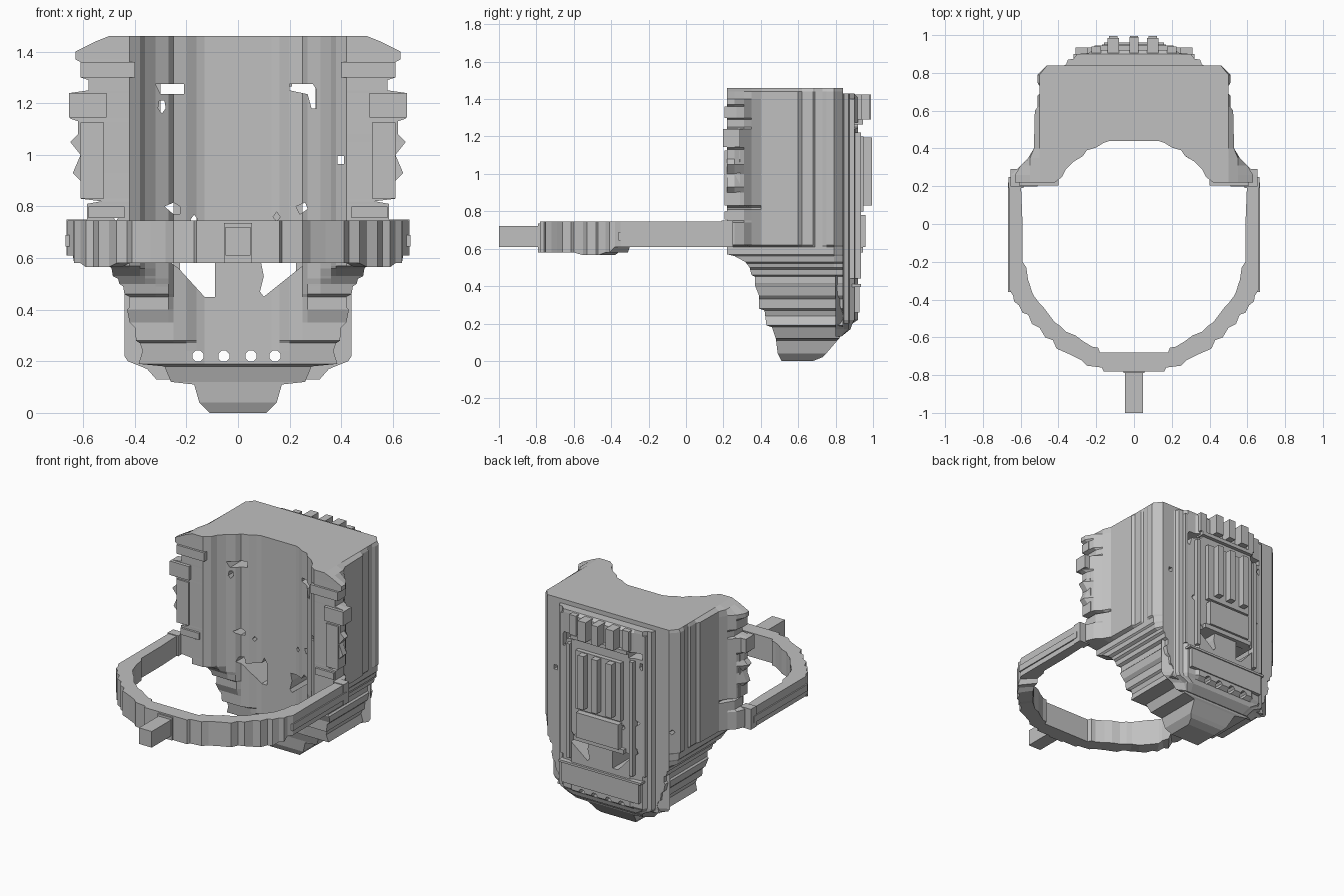
import bpy, bmesh, math

grey = bpy.data.materials.new("stone_grey")
grey.diffuse_color = (0.53, 0.53, 0.53, 1)


def finish(bm, name):
    bmesh.ops.remove_doubles(bm, verts=bm.verts[:], dist=0.0005)
    bmesh.ops.recalc_face_normals(bm, faces=bm.faces[:])
    me = bpy.data.meshes.new(name)
    bm.to_mesh(me)
    bm.free()
    me.materials.append(grey)
    ob = bpy.data.objects.new(name, me)
    bpy.context.collection.objects.link(ob)
    return ob


def loft(bm, rows):
    """Closed skin through equal-length rings of points, capped at both ends."""
    vs = [[bm.verts.new(p) for p in row] for row in rows]
    n = len(vs[0])
    for a, b in zip(vs, vs[1:]):
        for i in range(n):
            j = (i + 1) % n
            bm.faces.new((a[i], a[j], b[j], b[i]))
    bm.faces.new(vs[0][::-1])
    bm.faces.new(vs[-1])


def add_box(bm, x0, x1, y0, y1, z0, z1):
    loft(bm, [[(x0, y0, z), (x1, y0, z), (x1, y1, z), (x0, y1, z)] for z in (z0, z1)])


def boxes(name, items, mirror=False):
    bm = bmesh.new()
    for x0, x1, y0, y1, z0, z1 in items:
        add_box(bm, x0, x1, y0, y1, z0, z1)
        if mirror:
            add_box(bm, -x1, -x0, y0, y1, z0, z1)
    return finish(bm, name)


def mirrored(half):
    return half + [(-x, y) for x, y in reversed(half)]


# Pack body: half outline from the hollow front round to the back
outline = mirrored([
    (.13, .44), (.16, .43), (.20, .405), (.25, .39), (.27, .36), (.32, .33),
    (.36, .29), (.38, .25), (.42, .22), (.66, .219), (.65, .26), (.60, .31),
    (.56, .35), (.53, .40), (.525, .60), (.51, .62), (.51, .68), (.50, .69),
    (.50, .73), (.512, .75), (.51, .79), (.46, .84)])
# height, half width
widths = [
    (1.46, .50), (1.44, .55), (1.40, .63), (1.37, .63), (1.36, .61), (1.30, .61),
    (1.29, .58), (1.25, .58), (1.24, .65), (1.14, .65), (1.13, .62), (1.08, .62),
    (1.05, .65), (1.0, .61), (.93, .64), (.90, .61), (.83, .61), (.82, .53),
    (.81, .585), (.75, .585), (.74, .62), (.62, .62), (.61, .50), (.57, .50),
    (.56, .49), (.53, .485), (.52, .465), (.50, .46), (.49, .445), (.46, .44),
    (.45, .42), (.41, .42), (.40, .43), (.35, .42), (.33, .40), (.28, .395),
    (.27, .38), (.24, .37), (.19, .385), (.18, .285), (.12, .26), (.11, .17),
    (.04, .15), (.02, .13), (0, .11)]
fronts = [(1.46, .21), (.57, .22), (.55, .30), (.50, .34), (.46, .35), (.45, .37),
          (.40, .37), (.36, .39), (.28, .39), (.27, .42), (.19, .43), (.18, .46),
          (.12, .48), (.04, .49), (0, .51)]
backs = [(1.46, .84), (.14, .84), (.10, .80), (.05, .76), (.02, .73), (0, .68)]


def at(table, z):
    for (z0, v0), (z1, v1) in zip(table, table[1:]):
        if z >= z1:
            return v0 + (v1 - v0) * (z0 - z) / (z0 - z1)
    return table[-1][1]


bm = bmesh.new()
rows = []
for z, w in widths:
    f, b = at(fronts, z), at(backs, z)
    rows.append([(max(-w, min(w, x)), max(f, min(b, y)), z) for x, y in outline])
loft(bm, rows)
body = finish(bm, "pack_body")

# Stepped rear panel
panel = mirrored([(.44, .80), (.36, .845), (.35, .87), (.32, .875), (.30, .90),
                  (.24, .905), (.22, .92)])
bm = bmesh.new()
loft(bm, [[(x * s, min(y, lim), z) for x, y in panel]
          for z, s, lim in ((.13, .72, .83), (.17, .80, .88), (.20, .97, .89), (.22, 1, .92),
                            (1.41, 1, .92), (1.43, 1, .90))])
rear_panel = finish(bm, "rear_panel")

# Raised rear details
boxes("rear_top_ribs", [(x - w, x + w, .88, y, 1.29, 1.425) for x, w, y in
      ((-.20, .025, .94), (-.11, .03, .985), (0, .025, .99), (.10, .03, .985), (.20, .025, .94))])
boxes("rear_cross_bar", [(-.21, .21, .88, .945, 1.265, 1.29)])
boxes("rear_fins", [(x - .022, x + .022, .88, .995, .83, 1.195) for x in (-.11, 0, .10)])
boxes("rear_fin_plate", [(-.17, .17, .88, .95, .80, 1.20)])
boxes("rear_side_rails", [(.225, .25, .88, .935, .44, 1.22), (.30, .32, .86, .90, .44, 1.40)], True)
boxes("rear_hatch", [(-.16, .16, .88, .96, .61, .78), (-.19, .19, .88, .945, .58, .61)])
boxes("rear_lower_plate", [(-.29, .29, .88, .928, .26, .40), (-.31, .31, .88, .935, .395, .41)])

# Side flange plates
boxes("flange_plates", [(.51, .655, .198, .29, 1.145, 1.24), (.52, .61, .207, .29, .83, 1.125),
                        (.40, .61, .205, .27, 1.30, 1.36), (.44, .58, .205, .28, .755, .80)], True)

# Openings running right through the pack
bm = bmesh.new()
holes = [
    [(-.30, 1.235), (-.21, 1.235), (-.21, 1.275), (-.32, 1.275)],
    [(-.31, 1.18), (-.295, 1.16), (-.28, 1.18), (-.285, 1.21), (-.305, 1.21)],
    [(.20, 1.25), (.27, 1.235), (.285, 1.18), (.305, 1.18), (.305, 1.25), (.29, 1.275), (.20, 1.275)],
    [(.385, .965), (.41, .965), (.41, .995), (.385, .995)],
    [(-.285, .80), (-.25, .77), (-.225, .77), (-.225, .80), (-.25, .815)],
    [(.225, .80), (.24, .77), (.27, .79), (.26, .815)],
    [(-.23, .56), (-.13, .45), (-.09, .45), (-.09, .60), (-.11, .63), (-.13, .59), (-.22, .58),
     (-.23, .62), (-.26, .62), (-.27, .59)],
    [(.10, .45), (.25, .57), (.25, .61), (.22, .62), (.19, .58), (.09, .58), (.10, .53), (.085, .47)]]
for cx in (-.155, -.055, .05, .143):  # row of small ports
    holes.append([(cx + .023 * math.cos(math.radians(22.5 + 45 * k)),
                   .22 + .023 * math.sin(math.radians(22.5 + 45 * k))) for k in range(8)])
for cx, cz in ((-.17, .75), (.15, .76), (-.473, .762)):
    holes.append([(cx + .014, cz), (cx, cz + .018), (cx - .014, cz), (cx, cz - .018)])
for h in holes:
    loft(bm, [[(x, y, z) for x, z in h] for y in (.1, 1.1)])
cutter = finish(bm, "opening_cutter")
cutter.hide_render = True
cutter.hide_set(True)
for ob in (body, rear_panel):
    m = ob.modifiers.new("openings", 'BOOLEAN')
    m.operation, m.solver, m.object = 'DIFFERENCE', 'EXACT', cutter

# Belt ring: outer point, inner point, underside height for one half
belt = [
    (.66, .25, .60, .25, .61), (.66, 0, .59, 0, .61), (.66, -.20, .59, -.20, .61),
    (.66, -.35, .57, -.23, .61), (.64, -.38, .56, -.30, .61), (.635, -.41, .555, -.31, .58),
    (.61, -.43, .54, -.36, .58), (.59, -.47, .53, -.38, .565), (.56, -.48, .50, -.42, .565),
    (.54, -.53, .48, -.44, .565), (.50, -.55, .45, -.48, .565), (.47, -.60, .42, -.52, .58),
    (.43, -.615, .39, -.54, .58), (.41, -.66, .36, -.57, .58), (.34, -.69, .31, -.59, .58),
    (.28, -.72, .27, -.62, .58), (.25, -.75, .22, -.65, .58), (.17, -.76, .19, -.655, .58),
    (.16, -.78, .18, -.68, .58)]
belt += [(-a, b, -c, d, z) for a, b, c, d, z in reversed(belt)]
bm = bmesh.new()
loft(bm, [[(a, b, z), (a, b, .745), (c, d, .745), (c, d, z)] for a, b, c, d, z in belt])
finish(bm, "belt_ring")
boxes("belt_side_strip", [(.65, .668, -.36, .22, .645, .69)], True)
boxes("belt_clamp", [(.585, .665, .19, .25, .61, .75)], True)

# Front buckle and peg
boxes("front_buckle", [(-.055, .055, -.79, -.69, .58, .735)])
boxes("front_peg", [(-.048, .048, -1.0, -.75, .61, .72)])
